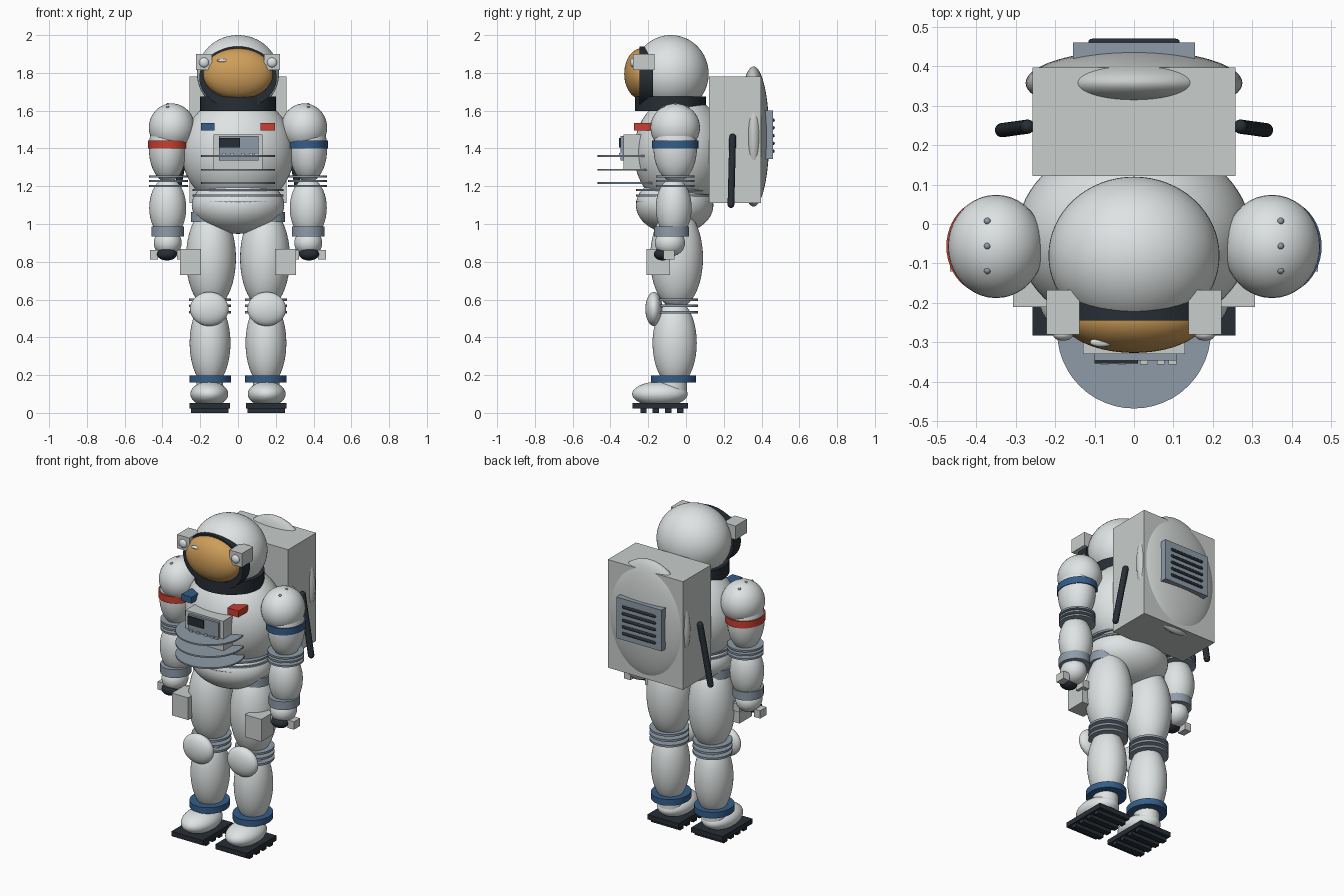
import bpy
import math
from mathutils import Vector

if "Cube" in bpy.data.objects:
    bpy.data.objects.remove(bpy.data.objects["Cube"], do_unlink=True)


def material(name, r, g, b):
    m = bpy.data.materials.new(name)
    m.use_nodes = True
    m.diffuse_color = (r, g, b, 1)
    for node in m.node_tree.nodes:
        if node.type == 'BSDF_PRINCIPLED':
            node.inputs["Base Color"].default_value = (r, g, b, 1)
    return m


WHITE = material("suit_white", .74, .77, .77)
GREY = material("light_grey", .58, .61, .60)
STEEL = material("blue_grey", .27, .33, .39)
DARK = material("near_black", .02, .027, .035)
GOLD = material("visor_gold", .62, .34, .10)
BLUE = material("band_blue", .035, .11, .25)
RED = material("band_red", .58, .05, .03)


def finish(name, mat, size, smooth=True):
    o = bpy.context.object
    o.name = name
    o.scale = size
    o.data.materials.append(mat)
    bpy.ops.object.transform_apply(location=False, rotation=False, scale=True)
    if smooth:
        bpy.ops.object.shade_smooth_by_angle(angle=math.radians(35))
    return o


def ball(name, mat, loc, radii, seg=40):
    bpy.ops.mesh.primitive_uv_sphere_add(segments=seg, ring_count=seg // 2, location=loc)
    return finish(name, mat, radii)


def box(name, mat, lo, hi):
    lo, hi = Vector(lo), Vector(hi)
    bpy.ops.mesh.primitive_cube_add(size=1, location=(lo + hi) / 2)
    return finish(name, mat, hi - lo, False)


def disc(name, mat, loc, rx, ry, height):
    bpy.ops.mesh.primitive_cylinder_add(vertices=48, radius=1, depth=1, location=loc)
    return finish(name, mat, (rx, ry, height))


def rod(name, mat, a, b, r):
    # Capsule: cylinder with a ball on each end
    a, b = Vector(a), Vector(b)
    bpy.ops.mesh.primitive_cylinder_add(vertices=16, radius=r, depth=(b - a).length,
                                        location=(a + b) / 2)
    bpy.context.object.rotation_mode = 'QUATERNION'
    bpy.context.object.rotation_quaternion = (b - a).to_track_quat('Z', 'Y')
    finish(name, mat, (1, 1, 1))
    for end in (a, b):
        ball(name + "_end", mat, end, (r, r, r), 16)


def side_box(name, mat, s, x0, x1, y0, y1, z0, z1):
    return box(name, mat, (min(s * x0, s * x1), y0, z0), (max(s * x0, s * x1), y1, z1))


# Helmet, visor and neck
ball("helmet", WHITE, (0, -.08, 1.795), (.217, .2, .205), 64)
rim = disc("visor_rim", DARK, (0, -.21, 1.775), .205, .165, .07)
rim.rotation_euler.x = math.pi / 2
ball("visor", GOLD, (0, -.235, 1.795), (.185, .092, .135), 56)
ball("visor_glint", WHITE, (-.082, -.3, 1.865), (.03, .012, .009), 16)
disc("neck_ring", DARK, (0, -.083, 1.637), .2, .188, .077)

# Torso, waist and hips
ball("torso", WHITE, (0, -.03, 1.38), (.298, .246, .3), 64)
ball("hips", WHITE, (0, -.06, 1.1), (.245, .205, .152), 56)
for z in (1.18, 1.15, 1.115):
    disc("waist_ring", STEEL, (0, -.06, z), .24, .204, .011)

# Chest pack with screen, buttons and shelves
box("chest_pack", GREY, (-.13, -.33, 1.29), (.13, -.18, 1.475))
box("control_panel", STEEL, (-.1, -.346, 1.335), (.108, -.32, 1.465))
box("screen", DARK, (-.1, -.354, 1.405), (.01, -.34, 1.455))
for x in (-.075, -.03, .025, .068, .098):
    box("button", GREY, (x - .01, -.356, 1.355), (x + .01, -.34, 1.375))
for z in (1.36, 1.287, 1.217):
    disc("chest_shelf", STEEL, (0, -.273, z), .195, .195, .009)
box("right_patch", BLUE, (-.195, -.275, 1.495), (-.125, -.18, 1.535))
box("left_patch", RED, (.12, -.275, 1.495), (.195, -.18, 1.535))

# Backpack
box("backpack", GREY, (-.258, .122, 1.11), (.258, .397, 1.78))
ball("backpack_bulge", GREY, (0, .358, 1.463), (.275, .083, .371), 64)
box("vent_panel", STEEL, (-.155, .39, 1.345), (.155, .461, 1.6))
for i in range(5):
    z = 1.55 - i * .041
    rod("vent_slat", DARK, (-.107, .461, z), (.107, .461, z), .009)

for s, side, band in ((1, "left", BLUE), (-1, "right", RED)):
    # Helmet lamp
    side_box(side + "_lamp", GREY, s, .138, .222, -.28, -.168, 1.815, 1.9)
    ball(side + "_lens", WHITE, (s * .18, -.28, 1.855), (.026, .016, .026), 24)

    # Backpack grip
    rod(side + "_grip", DARK, (s * .27, .247, 1.46), (s * .335, .238, 1.103), .018)

    # Arm
    ball(side + "_shoulder", WHITE, (s * .35, -.057, 1.51), (.122, .131, .128))
    ball(side + "_upper_arm", WHITE, (s * .372, -.057, 1.4), (.1, .115, .18))
    disc(side + "_arm_band", band, (s * .368, -.057, 1.422), .108, .122, .042)
    for y in (.007, -.056, -.118):
        z = 1.632 if y == -.056 else 1.617
        ball(side + "_rivet", STEEL, (s * .372, y, z), (.009, .009, .009), 12)
    for z in (1.252, 1.228, 1.202):
        disc(side + "_elbow_ring", STEEL, (s * .368, -.057, z), .102, .103, .011)
    ball(side + "_forearm", WHITE, (s * .372, -.065, 1.085), (.098, .095, .16))
    disc(side + "_wrist_band", STEEL, (s * .372, -.077, .96), .086, .092, .052)

    # Hand
    ball(side + "_glove", WHITE, (s * .372, -.085, .9), (.074, .08, .072))
    ball(side + "_fingers", DARK, (s * .376, -.125, .84), (.053, .045, .033), 24)
    for x in (.302, .445):
        side_box(side + "_finger_pad", GREY, s, x - .022, x + .022, -.12, -.06, .813, .862)

    # Leg
    disc(side + "_hip_ring", STEEL, (s * .15, -.06, 1.037), .1, .09, .055)
    ball(side + "_thigh", WHITE, (s * .143, -.05, .82), (.132, .14, .27), 48)
    side_box(side + "_pouch", GREY, s, .195, .307, -.21, -.085, .73, .868)
    ball(side + "_knee_pad", WHITE, (s * .152, -.17, .55), (.102, .045, .09))
    for z in (.6, .567, .533):
        disc(side + "_knee_ring", STEEL, (s * .148, -.048, z), .111, .112, .013)
    ball(side + "_shin", WHITE, (s * .148, -.06, .37), (.108, .117, .23), 48)
    disc(side + "_ankle_band", BLUE, (s * .148, -.066, .18), .11, .12, .038)

    # Boot and treaded sole
    disc(side + "_ankle", WHITE, (s * .15, -.07, .14), .07, .075, .06)
    ball(side + "_boot", WHITE, (s * .152, -.138, .1), (.1, .147, .066))
    side_box(side + "_sole", DARK, s, .043, .258, -.283, .01, .022, .052)
    for y in (-.225, -.16, -.095, -.03):
        side_box(side + "_tread", DARK, s, .05, .25, y - .017, y + .017, 0, .025)
